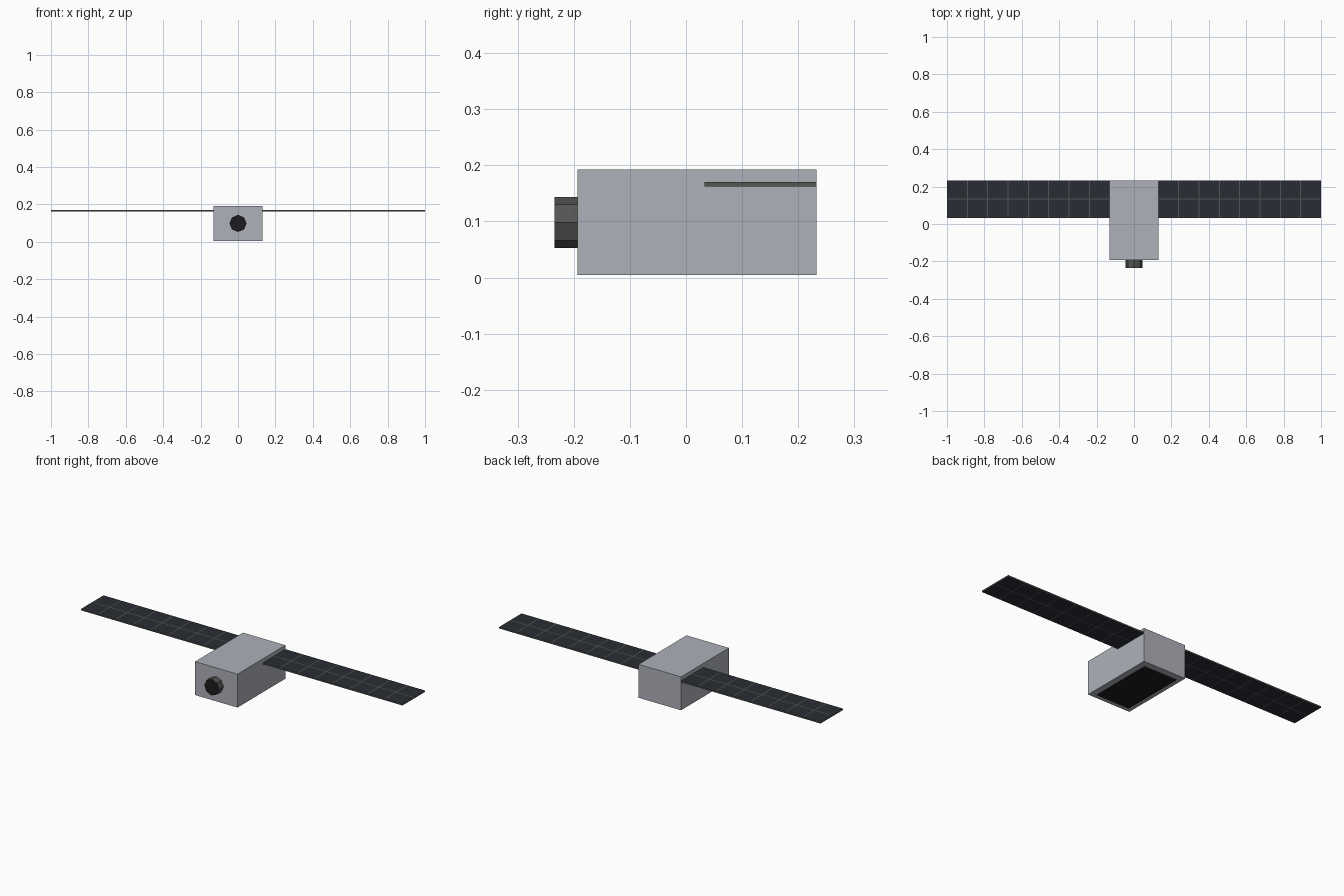
import bpy, bmesh, math
from mathutils import Matrix

if "Cube" in bpy.data.objects:
    bpy.data.objects.remove(bpy.data.objects["Cube"])


def mat(name, r, g, b):
    m = bpy.data.materials.new(name)
    m.diffuse_color = (r, g, b, 1)
    m.use_nodes = True
    m.node_tree.nodes["Principled BSDF"].inputs["Base Color"].default_value = m.diffuse_color
    return m


HULL = mat("hull_grey", 0.42, 0.44, 0.49)
FRAME = mat("frame_grey", 0.09, 0.09, 0.09)
CELL = mat("cell_dark", 0.022, 0.027, 0.035)
BLACK = mat("black", 0.012, 0.012, 0.013)


def add(name, bm, *mats):
    me = bpy.data.meshes.new(name)
    bm.to_mesh(me)
    bm.free()
    for m in mats:
        me.materials.append(m)
    ob = bpy.data.objects.new(name, me)
    bpy.context.collection.objects.link(ob)
    return ob


def box(x0, x1, y0, y1, z0, z1):
    bm = bmesh.new()
    bmesh.ops.create_cube(bm, size=1)
    bmesh.ops.scale(bm, vec=(x1 - x0, y1 - y0, z1 - z0), verts=bm.verts)
    bmesh.ops.translate(bm, vec=((x0 + x1) / 2, (y0 + y1) / 2, (z0 + z1) / 2), verts=bm.verts)
    return bm


# Main hull
add("hull", box(-0.132, 0.132, -0.193, 0.233, 0.0045, 0.1925), HULL)

# Thin dark panel floating just under the hull
bm = bmesh.new()
bmesh.ops.create_grid(bm, x_segments=1, y_segments=1, size=0.5)
bmesh.ops.scale(bm, vec=(0.208, 0.368, 1), verts=bm.verts)
bmesh.ops.translate(bm, vec=(0, 0.02, 0), verts=bm.verts)
bmesh.ops.reverse_faces(bm, faces=bm.faces)
add("belly_panel", bm, BLACK)

# Eight-sided lens barrel with a black front
bm = bmesh.new()
bmesh.ops.create_cone(bm, cap_ends=True, segments=8, radius1=0.0455, radius2=0.0455, depth=0.041,
                      matrix=Matrix.Translation((0, -0.2135, 0.0985)) @ Matrix.Rotation(math.pi / 2, 4, 'X'))
bm.normal_update()
for f in bm.faces:
    f.material_index = 1 if f.normal.y < -0.9 else 0
add("lens", bm, FRAME, BLACK)

# Solar wings: slab cut into 8 x 2 cells, each cell inset in a grey frame
for side, sx in (("left", -1), ("right", 1)):
    x0, x1 = sorted((sx * 0.13, sx * 1.0))
    y0, y1 = 0.033, 0.233
    bm = box(x0, x1, y0, y1, 0.162, 0.17)
    cuts = [((x0 + (x1 - x0) * i / 8, 0, 0), (1, 0, 0)) for i in range(1, 8)]
    cuts.append(((0, (y0 + y1) / 2, 0), (0, 1, 0)))
    for co, no in cuts:
        bmesh.ops.bisect_plane(bm, geom=bm.verts[:] + bm.edges[:] + bm.faces[:],
                               plane_co=co, plane_no=no)
    bm.normal_update()
    cells = [f for f in bm.faces if abs(f.normal.z) > 0.9]
    bmesh.ops.inset_individual(bm, faces=cells, thickness=0.004)
    for f in cells:
        f.material_index = 1
    add(side + "_solar_wing", bm, FRAME, CELL)
